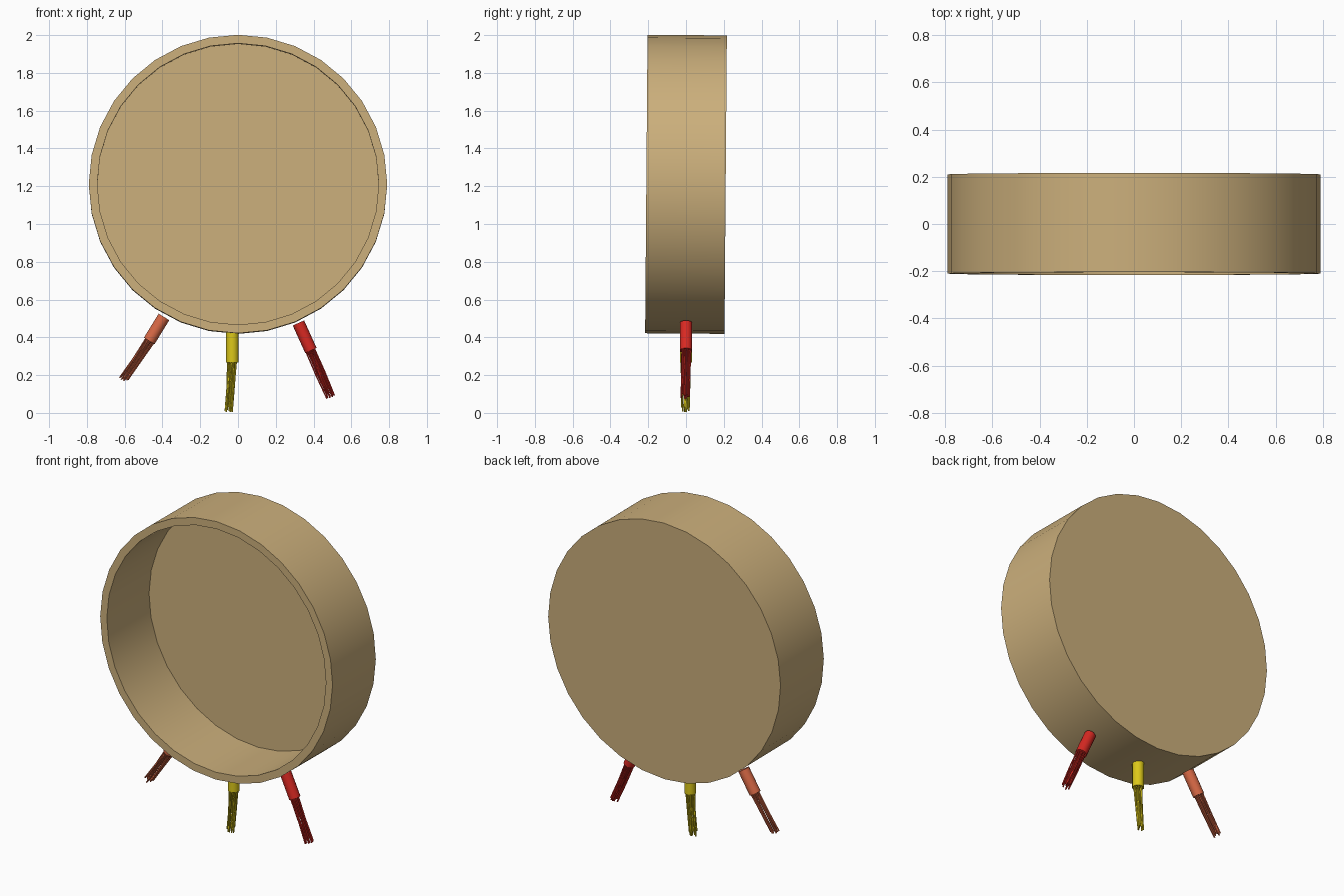
import bpy, bmesh, math, random
from mathutils import Vector, Matrix

if "Cube" in bpy.data.objects:
    bpy.data.objects.remove(bpy.data.objects["Cube"])

random.seed(4)


def material(name, rgb):
    m = bpy.data.materials.new(name)
    m.diffuse_color = (*rgb, 1)
    m.use_nodes = True
    m.node_tree.nodes["Principled BSDF"].inputs["Base Color"].default_value = m.diffuse_color
    return m


def finish(bm, name, mat):
    bmesh.ops.recalc_face_normals(bm, faces=bm.faces)
    mesh = bpy.data.meshes.new(name)
    bm.to_mesh(mesh)
    bm.free()
    ob = bpy.data.objects.new(name, mesh)
    bpy.context.collection.objects.link(ob)
    mesh.materials.append(mat)
    bpy.ops.object.select_all(action='DESELECT')
    ob.select_set(True)
    bpy.context.view_layer.objects.active = ob
    bpy.ops.object.shade_smooth_by_angle(angle=math.radians(32))
    return ob


def tube(bm, path, radius, sides):
    """Capped tube following a list of points."""
    rings = []
    for i, p in enumerate(path):
        d = path[min(i + 1, len(path) - 1)] - path[max(i - 1, 0)]
        rot = d.to_track_quat('Z', 'Y')
        rings.append([bm.verts.new(p + rot @ Vector((
            radius * math.cos(a), radius * math.sin(a), 0)))
            for a in (k * math.tau / sides for k in range(sides))])
    for r, s in zip(rings, rings[1:]):
        for k in range(sides):
            n = (k + 1) % sides
            bm.faces.new((r[k], r[n], s[n], s[k]))
    bm.faces.new(rings[0])
    bm.faces.new(rings[-1])


tan = material("tan", (0.60, 0.43, 0.20))
yellow = material("yellow", (0.72, 0.58, 0.01))
red = material("red", (0.69, 0.022, 0.016))
orange = material("burnt orange", (0.68, 0.14, 0.06))

# Round tray: 32-sided, open at the front, closed by a thin back
SIDES = 32
profile = [(0.79, 0.21), (0.79, -0.21), (0.745, -0.21), (0.745, 0.2)]
bm = bmesh.new()
rings = [[bm.verts.new((r * math.sin(k * math.tau / SIDES), y,
                        r * math.cos(k * math.tau / SIDES)))
          for k in range(SIDES)] for r, y in profile]
for r, s in zip(rings, rings[1:]):
    for k in range(SIDES):
        n = (k + 1) % SIDES
        bm.faces.new((r[k], r[n], s[n], s[k]))
bm.faces.new(rings[0])
bm.faces.new(rings[-1])
tray = finish(bm, "round_tray", tan)
tray.data.transform(Matrix.Translation((0, 0, 1.21)) @ Matrix.Rotation(-0.008, 4, 'X'))

# Three brushes: (name, material, handle top, handle end, bristle tip) in x, z
brushes = [
    ("left", orange, (-0.392, 0.508), (-0.470, 0.381), (-0.603, 0.182)),
    ("middle", yellow, (-0.030, 0.425), (-0.030, 0.266), (-0.045, 0.016)),
    ("right", red, (0.320, 0.476), (0.386, 0.330), (0.485, 0.093)),
]
for name, mat, top, end, tip in brushes:
    top, end, tip = (Vector((p[0], 0, p[1])) for p in (top, end, tip))
    bm = bmesh.new()
    tube(bm, [top, end], 0.033, 16)
    finish(bm, name + "_brush_handle", mat)

    # Bristles: thin, slightly bent hairs spread over the handle's end
    bm = bmesh.new()
    rot = (end - top).to_track_quat('Z', 'Y')
    count = 16
    for i in range(count):
        a = i * 2.39996
        r = 0.027 * math.sqrt((i + 0.5) / count)
        off = rot @ Vector((r * math.cos(a), r * math.sin(a), 0))
        axis = (end - top).normalized()
        jitter = Vector((random.uniform(-.007, .007), random.uniform(-.007, .007), 0))
        stop = tip + off * 0.85 + jitter + axis * random.uniform(-.015, .012)
        stop.z = max(stop.z, 0.001)
        start = end + off - axis * 0.01
        mid = (start + stop) / 2 + (start - stop).cross(Vector((0, 1, 0))) * random.uniform(-.015, .015)
        tube(bm, [start, mid, stop], 0.0042, 6)
    finish(bm, name + "_brush_bristles", mat)
